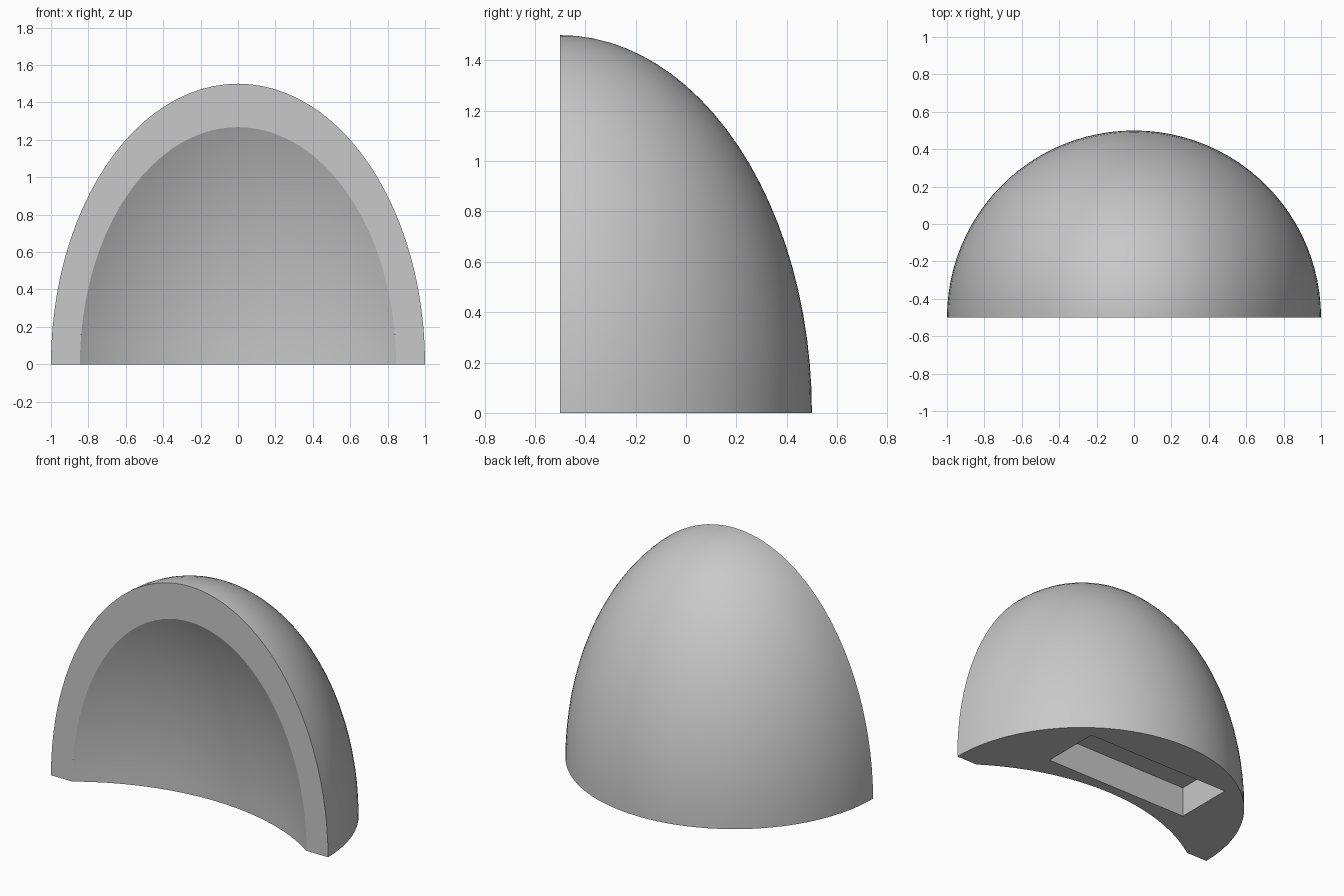
import bpy, bmesh, math
from mathutils import Matrix, Vector

cube = bpy.data.objects.get("Cube")
if cube:
    bpy.data.objects.remove(cube, do_unlink=True)

FRONT = -0.5      # plane of the flat front face
STRETCH = 1.5     # height to radius ratio of both ellipsoids

grey = bpy.data.materials.new("light_grey")
grey.use_nodes = True
colour = (0.58, 0.58, 0.58, 1)
grey.diffuse_color = colour
grey.node_tree.nodes["Principled BSDF"].inputs["Base Color"].default_value = colour


def add_object(name, bm):
    bmesh.ops.recalc_face_normals(bm, faces=bm.faces)
    mesh = bpy.data.meshes.new(name)
    bm.to_mesh(mesh)
    bm.free()
    obj = bpy.data.objects.new(name, mesh)
    bpy.context.collection.objects.link(obj)
    mesh.materials.append(grey)
    return obj


def ellipsoid(radius, y, segments):
    bm = bmesh.new()
    place = Matrix.Translation((0, y, 0)) @ Matrix.Diagonal((1, 1, STRETCH, 1))
    bmesh.ops.create_uvsphere(bm, u_segments=segments, v_segments=segments // 2,
                              radius=radius, matrix=place)
    return bm


def cut_and_cap(bm, point, normal):
    bmesh.ops.bisect_plane(bm, geom=bm.verts[:] + bm.edges[:] + bm.faces[:],
                           dist=0.0001, plane_co=point, plane_no=normal,
                           clear_inner=True)
    rim = [e for e in bm.edges if e.is_boundary]
    bmesh.ops.holes_fill(bm, edges=rim, sides=0)


# Quarter ellipsoid: flat base and flat front
bm = ellipsoid(1, FRONT, 96)
cut_and_cap(bm, Vector((0, 0, 0)), Vector((0, 0, 1)))
cut_and_cap(bm, Vector((0, FRONT, 0)), Vector((0, 1, 0)))
shell = add_object("domed_shell", bm)

# Shallow scoop in the front
scoop = add_object("scoop_cutter", ellipsoid(1.5, FRONT - 1.239, 160))

# Rectangular slot in the underside
bm = bmesh.new()
bmesh.ops.create_cube(bm, size=1, matrix=Matrix.Translation((0, 0.03, 0))
                      @ Matrix.Diagonal((1.07, 0.4, 0.4, 1)))
slot = add_object("slot_cutter", bm)

bpy.context.view_layer.objects.active = shell
for cutter in (scoop, slot):
    cutter.hide_render = True
    mod = shell.modifiers.new(cutter.name, "BOOLEAN")
    mod.operation = "DIFFERENCE"
    mod.solver = "EXACT"
    mod.object = cutter
    bpy.ops.object.modifier_apply(modifier=mod.name)
    bpy.data.objects.remove(cutter, do_unlink=True)

# Smooth curved surfaces, crisp rims
bpy.ops.object.select_all(action="DESELECT")
shell.select_set(True)
bpy.context.view_layer.objects.active = shell
bpy.ops.object.shade_smooth_by_angle(angle=math.radians(18))
